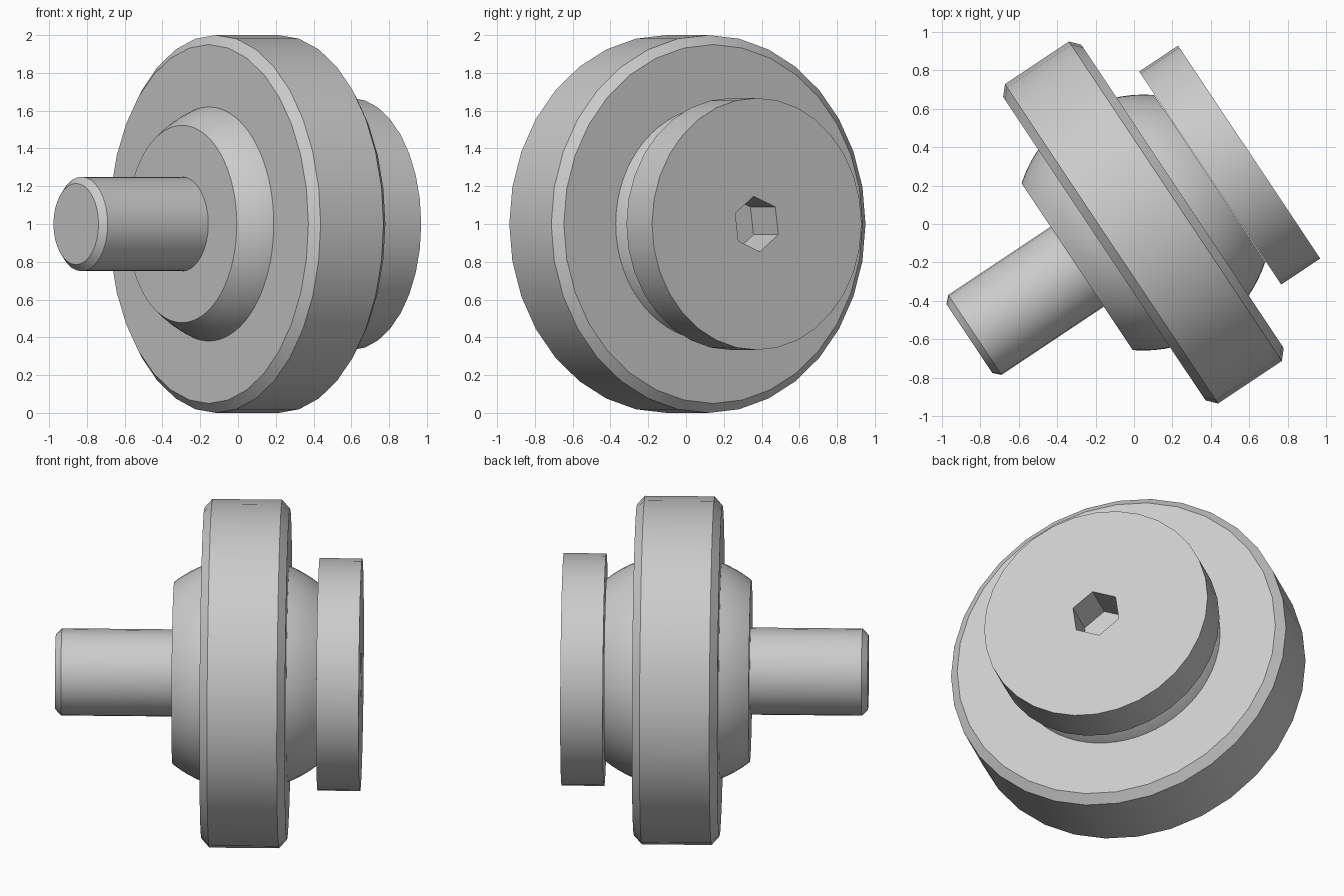
import bpy, bmesh, math
from mathutils import Matrix, Vector

if "Cube" in bpy.data.objects:
    bpy.data.objects.remove(bpy.data.objects["Cube"], do_unlink=True)

# One plain grey material
grey = bpy.data.materials.new("plain grey")
grey.use_nodes = True
color = (0.6, 0.6, 0.6, 1)
grey.diffuse_color = color
grey.node_tree.nodes["Principled BSDF"].inputs["Base Color"].default_value = color

# Shared frame: local z is the turning axis, local x points up
axis = Vector((0.832, 0.555, 0)).normalized()
up = Vector((0, 0, 1))
side = axis.cross(up)
frame = Matrix((up, side, axis)).transposed().to_4x4()
frame.translation = side * 0.021 + up


def lathe(name, profile, segments=32, turn=0.0):
    """Solid of revolution from (radius, axial position) points, capped flat."""
    bm = bmesh.new()
    rings = []
    for r, t in profile:
        ring = []
        for i in range(segments):
            a = turn + math.tau * i / segments
            ring.append(bm.verts.new((r * math.cos(a), r * math.sin(a), t)))
        rings.append(ring)
    for lo, hi in zip(rings, rings[1:]):
        for i in range(segments):
            j = (i + 1) % segments
            bm.faces.new((lo[i], lo[j], hi[j], hi[i]))
    bm.faces.new(rings[0][::-1])
    bm.faces.new(rings[-1])
    mesh = bpy.data.meshes.new(name)
    bm.to_mesh(mesh)
    bm.free()
    mesh.materials.append(grey)
    obj = bpy.data.objects.new(name, mesh)
    bpy.context.collection.objects.link(obj)
    obj.matrix_world = frame
    return obj


def activate(obj):
    bpy.ops.object.select_all(action="DESELECT")
    obj.select_set(True)
    bpy.context.view_layer.objects.active = obj


# Shaft with a chamfered tip
shaft = lathe("shaft", [(0.215, -1.045), (0.25, -1.01), (0.25, -0.3)])

# Ball cut flat at both ends
center, radius, half, steps = 0.045, 0.667, 0.415, 16
reach = math.asin(half / radius)
arc = []
for i in range(steps + 1):
    a = -reach + 2 * reach * i / steps
    arc.append((radius * math.cos(a), center + radius * math.sin(a)))
ball = lathe("ball_hub", arc, 64)

# Wide wheel with chamfered rims
wheel = lathe("wheel", [(0.95, -0.2), (1, -0.155), (1, 0.245), (0.95, 0.29)])

# Head disc with a hexagonal socket
head = lathe("head_disc", [(0.667, 0.463), (0.667, 0.707)])
cutter = lathe("socket_cutter", [(0.148, 0.47), (0.148, 0.8)], 6, math.radians(7.5))
cutter.hide_render = True
bpy.context.view_layer.update()
cut = head.modifiers.new("socket", "BOOLEAN")
cut.operation = "DIFFERENCE"
cut.solver = "EXACT"
cut.object = cutter
activate(head)
bpy.ops.object.modifier_apply(modifier="socket")
bpy.data.objects.remove(cutter, do_unlink=True)

# Smooth round sides, crisp edges
for obj in (shaft, ball, wheel, head):
    activate(obj)
    bpy.ops.object.shade_smooth_by_angle(angle=math.radians(30))
